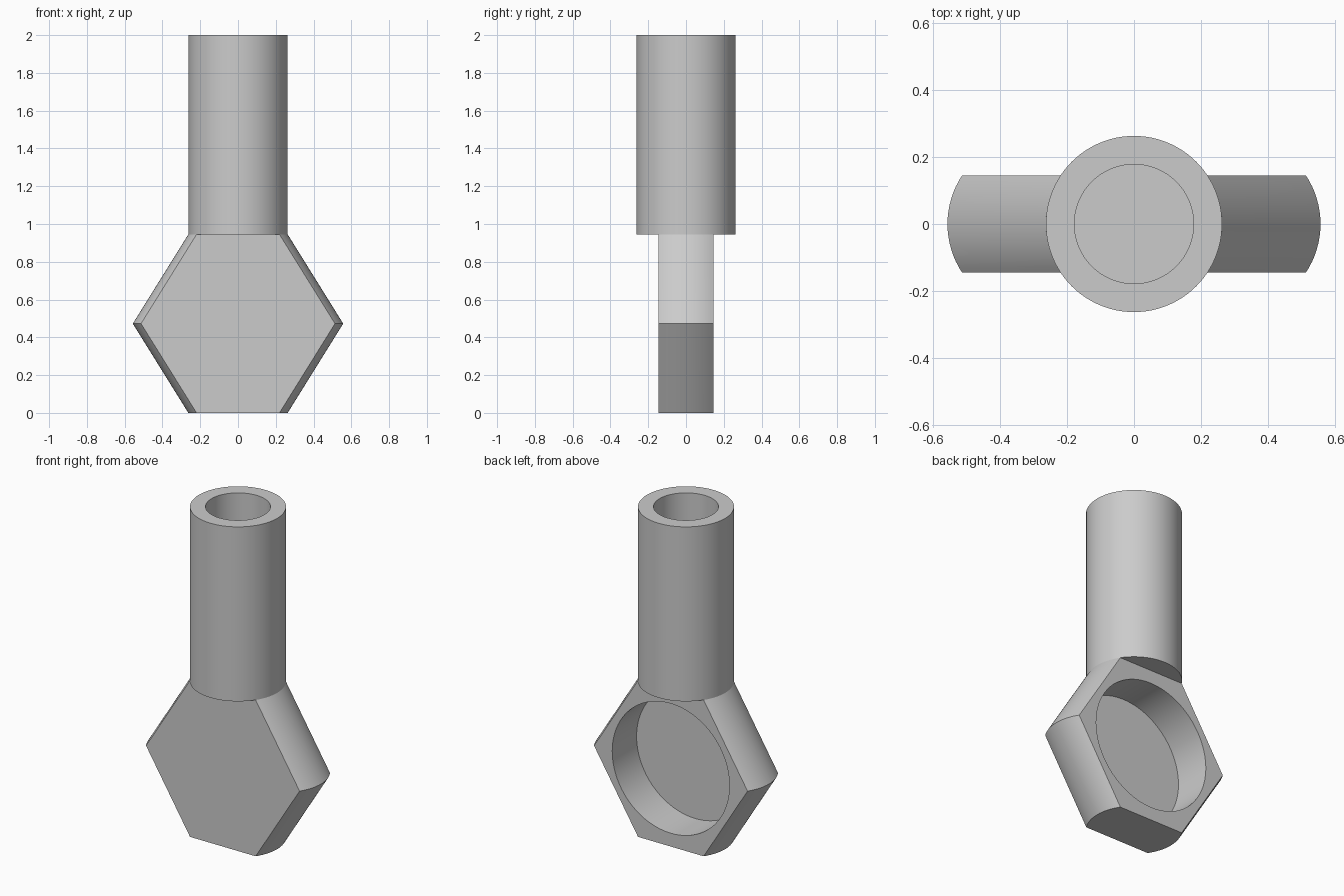
import bpy, bmesh, math
from mathutils import Matrix

cube = bpy.data.objects.get("Cube")
if cube:
    bpy.data.objects.remove(cube, do_unlink=True)

RADIUS = 0.263       # outer radius of the tube and of the rounded body sides
BORE = 0.178
HALF_DEPTH = 0.145   # half thickness of the body
BODY_TOP = 0.945
SPREAD = 0.294       # how far the sides move out at mid height
RECESS_RADIUS = 0.392
RECESS_FLOOR = -0.088

grey = bpy.data.materials.new("plain grey")
grey.use_nodes = True
colour = (0.6, 0.6, 0.6, 1)
grey.diffuse_color = colour
grey.node_tree.nodes["Principled BSDF"].inputs["Base Color"].default_value = colour


def make_object(name, bm):
    bmesh.ops.recalc_face_normals(bm, faces=bm.faces)
    mesh = bpy.data.meshes.new(name)
    bm.to_mesh(mesh)
    bm.free()
    mesh.materials.append(grey)
    obj = bpy.data.objects.new(name, mesh)
    bpy.context.collection.objects.link(obj)
    return obj


def bridge(bm, lower, upper):
    for i in range(len(lower)):
        j = (i + 1) % len(lower)
        bm.faces.new((lower[i], lower[j], upper[j], upper[i]))


def smooth(obj):
    bpy.ops.object.select_all(action='DESELECT')
    obj.select_set(True)
    bpy.context.view_layer.objects.active = obj
    bpy.ops.object.shade_smooth_by_angle(angle=math.radians(30))


# Hexagonal body: a slot with rounded ends, widest at mid height
def slot_ring(bm, z, shift, steps=16):
    limit = math.asin(HALF_DEPTH / RADIUS)
    ring = []
    for side in (1, -1):
        for i in range(steps + 1):
            a = -limit + 2 * limit * i / steps
            x = RADIUS * math.cos(a) + shift
            ring.append(bm.verts.new((side * x, side * RADIUS * math.sin(a), z)))
    return ring


bm = bmesh.new()
rings = [slot_ring(bm, z, s) for z, s in
         ((0, 0), (BODY_TOP / 2, SPREAD), (BODY_TOP, 0))]
for lower, upper in zip(rings, rings[1:]):
    bridge(bm, lower, upper)
bm.faces.new(rings[0])
bm.faces.new(rings[-1])
body = make_object("hexagonal_body", bm)

# Round recess cut into the back of the body
bm = bmesh.new()
depth = 0.5
bmesh.ops.create_cone(
    bm, cap_ends=True, segments=96, radius1=RECESS_RADIUS,
    radius2=RECESS_RADIUS, depth=depth,
    matrix=Matrix.Translation((0, RECESS_FLOOR + depth / 2, BODY_TOP / 2))
    @ Matrix.Rotation(math.pi / 2, 4, 'X'))
cutter = make_object("recess_cutter", bm)
cutter.hide_render = True

cut = body.modifiers.new("recess", 'BOOLEAN')
cut.operation = 'DIFFERENCE'
cut.solver = 'EXACT'
cut.object = cutter
bpy.context.view_layer.objects.active = body
bpy.ops.object.modifier_apply(modifier=cut.name)
bpy.data.objects.remove(cutter, do_unlink=True)
smooth(body)

# Tube with a blind bore, standing on the body
bm = bmesh.new()
rings = []
for r, z in ((RADIUS, BODY_TOP), (RADIUS, 2), (BORE, 2), (BORE, BODY_TOP + 0.005)):
    rings.append([bm.verts.new((r * math.cos(a), r * math.sin(a), z))
                  for a in (2 * math.pi * i / 96 for i in range(96))])
for lower, upper in zip(rings, rings[1:]):
    bridge(bm, lower, upper)
bm.faces.new(rings[0])
bm.faces.new(rings[-1])
smooth(make_object("tube", bm))
